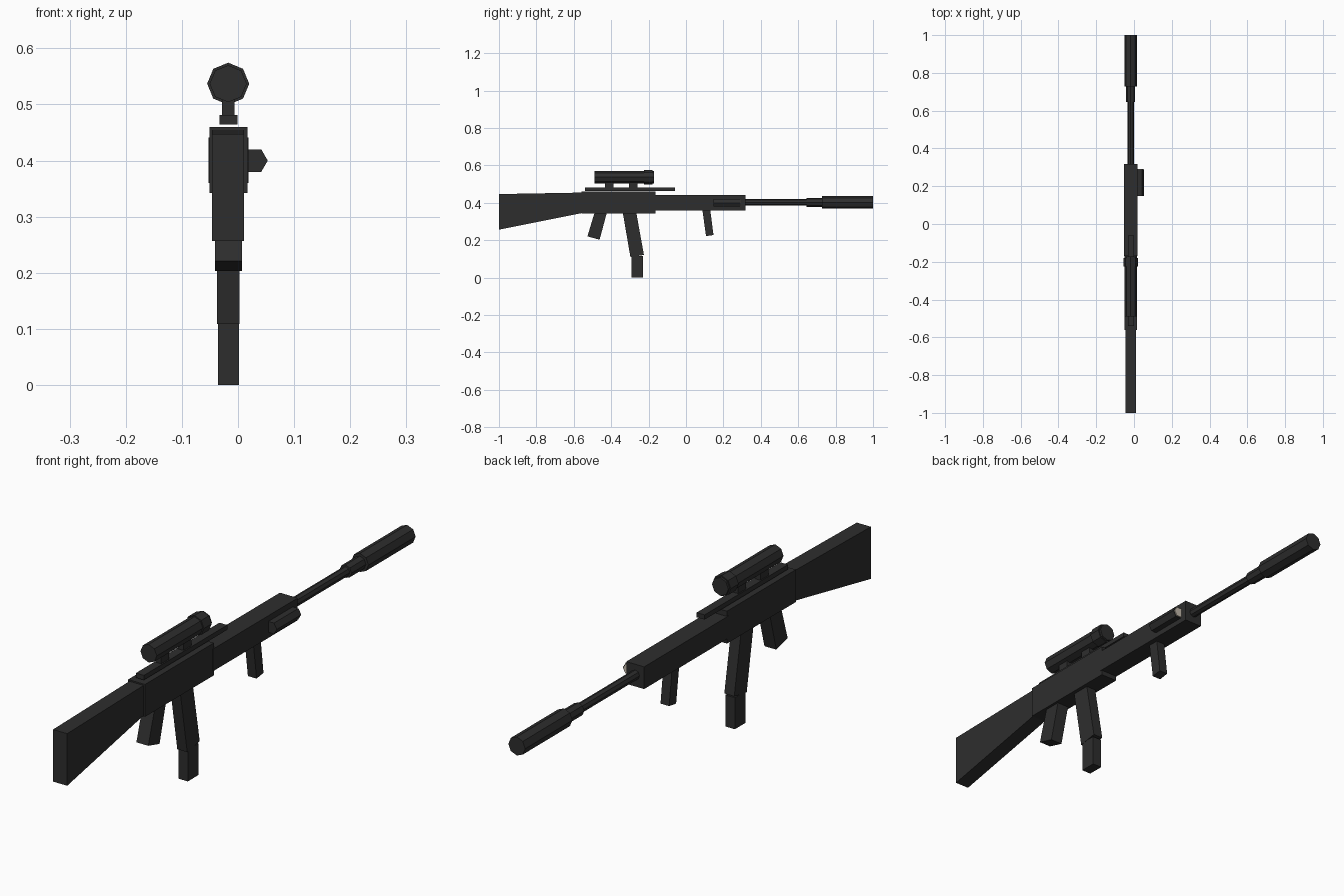
import bpy, bmesh, math
from mathutils import Matrix

if "Cube" in bpy.data.objects:
    bpy.data.objects.remove(bpy.data.objects["Cube"])

CX = -0.0175   # centre line of the body
BORE = 0.403   # height of the barrel axis


def material(name, rgb):
    m = bpy.data.materials.new(name)
    m.diffuse_color = (*rgb, 1.0)
    m.use_nodes = True
    m.node_tree.nodes["Principled BSDF"].inputs["Base Color"].default_value = m.diffuse_color
    return m


DARK = material("dark grey metal", (0.027, 0.027, 0.027))
LENS = material("pale lens", (0.55, 0.49, 0.41))


def finish(name, bm, mat):
    bmesh.ops.recalc_face_normals(bm, faces=bm.faces)
    mesh = bpy.data.meshes.new(name)
    bm.to_mesh(mesh)
    bm.free()
    mesh.materials.append(mat)
    ob = bpy.data.objects.new(name, mesh)
    bpy.context.collection.objects.link(ob)
    return ob


def slab(name, profile, x0, x1, mat=DARK):
    """Side profile in (y, z), extruded from x0 to x1."""
    bm = bmesh.new()
    a = [bm.verts.new((x0, y, z)) for y, z in profile]
    b = [bm.verts.new((x1, y, z)) for y, z in profile]
    bm.faces.new(a)
    bm.faces.new(b[::-1])
    n = len(a)
    for i in range(n):
        bm.faces.new((a[i], b[i], b[(i + 1) % n], a[(i + 1) % n]))
    return finish(name, bm, mat)


def box(name, x0, x1, y0, y1, z0, z1):
    return slab(name, [(y0, z0), (y1, z0), (y1, z1), (y0, z1)], x0, x1)


def tube(name, y0, y1, r, z, x=CX, sides=8, mat=DARK):
    """Prism along y, with a corner pointing to +x."""
    bm = bmesh.new()
    bmesh.ops.create_cone(bm, cap_ends=True, segments=sides, radius1=r,
                          radius2=r, depth=y1 - y0)
    # put the first corner on the x axis
    v = bm.verts[:][0].co
    bm.transform(Matrix.Rotation(-math.atan2(v.y, v.x), 4, 'Z'))
    bm.transform(Matrix.Translation((x, (y0 + y1) / 2, z))
                 @ Matrix.Rotation(math.pi / 2, 4, 'X'))
    return finish(name, bm, mat)


# Main body
slab("stock", [(-1, 0.257), (-0.555, 0.346), (-0.555, 0.455), (-1, 0.447)],
     -0.046, 0.011)
box("receiver", -0.051, 0.017, -0.56, -0.163, 0.342, 0.46)
box("handguard", -0.053, 0.019, -0.17, 0.317, 0.36, 0.441)

# Barrel group
tube("barrel", 0.31, 0.66, 0.017, BORE)
tube("barrel_collar", 0.645, 0.735, 0.024, BORE)
tube("muzzle_tube", 0.728, 1.0, 0.034, BORE)

# Rail and scope
box("rail", -0.033, -0.001, -0.541, -0.06, 0.464, 0.481)
for i, y in enumerate((-0.411, -0.283)):
    box(f"scope_mount_{i + 1}", -0.0285, -0.006, y - 0.023, y + 0.023,
        0.478, 0.515)
tube("scope_tube", -0.49, -0.172, 0.033, 0.537)
tube("scope_bell", -0.225, -0.18, 0.0375, 0.537)

# Grips and magazine
slab("rear_grip", [(-0.527, 0.221), (-0.462, 0.203), (-0.42, 0.36),
                   (-0.485, 0.36)], -0.041, 0.007)
slab("magazine_upper", [(-0.297, 0.109), (-0.225, 0.122), (-0.268, 0.36),
                        (-0.34, 0.36)], -0.037, 0.003)
box("magazine_lower", -0.036, 0.002, -0.292, -0.23, 0.0, 0.115)
slab("front_grip", [(0.107, 0.222), (0.147, 0.228), (0.128, 0.375),
                    (0.086, 0.375)], -0.035, 0.0)

# Side lamp with pale front lens
tube("side_lamp", 0.148, 0.288, 0.023, 0.4, x=0.03, sides=6)
tube("lamp_lens", 0.286, 0.292, 0.02, 0.4, x=0.03, sides=6, mat=LENS)
